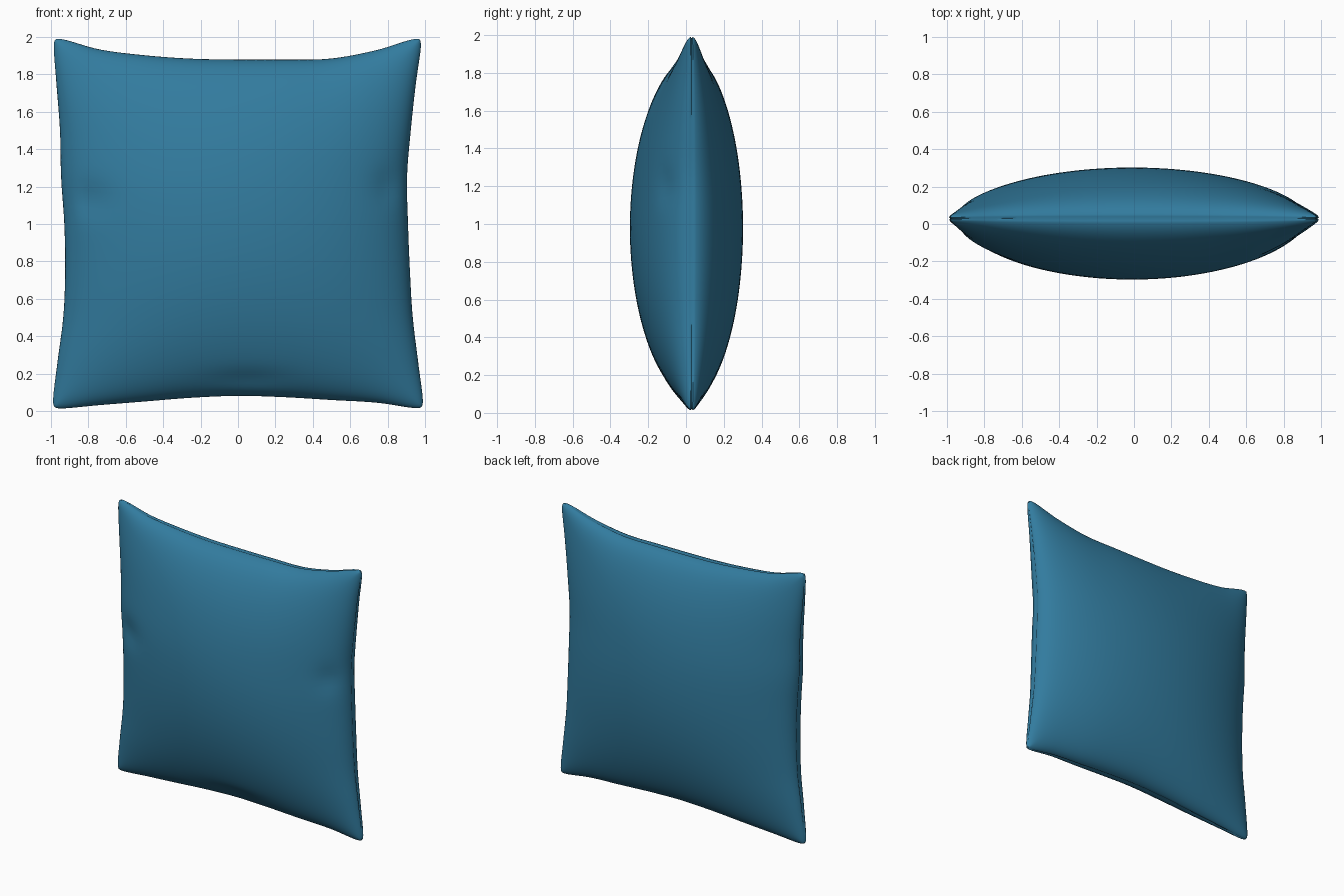
import bpy, bmesh, math

if "Cube" in bpy.data.objects:
    bpy.data.objects.remove(bpy.data.objects["Cube"])

N = 64          # grid divisions per panel
SEAM_Y = 0.03   # depth position of the seam

# Outline of the cushion, nine evenly spaced samples per edge
LEFT = [-.995, -.967, -.935, -.925, -.93, -.947, -.953, -.972, -.99]
RIGHT = [.995, .965, .935, .92, .91, .905, .925, .952, .985]
TOP = [2.0, 1.935, 1.903, 1.885, 1.88, 1.88, 1.885, 1.93, 2.0]
BOTTOM = [.008, .03, .05, .07, .08, .073, .058, .043, .008]


def sample(table, t):
    """Smooth interpolation of a table for t in -1..1."""
    f = (t + 1) / 2 * (len(table) - 1)
    i = min(int(f), len(table) - 2)
    f -= i
    p0, p1 = table[max(i - 1, 0)], table[i]
    p2, p3 = table[i + 1], table[min(i + 2, len(table) - 1)]
    return 0.5 * (2 * p1 + (p2 - p0) * f + (2 * p0 - 5 * p1 + 4 * p2 - p3) * f ** 2
                  + (3 * p1 - p0 - 3 * p2 + p3) * f ** 3)


def bump(x, z, cx, cz, rx, rz):
    return math.exp(-((x - cx) / rx) ** 2 - ((z - cz) / rz) ** 2)


def surface(u, v, side):
    """Point on the front (side -1) or back (side 1) panel."""
    x = sample(LEFT, v) * (1 - u) / 2 + sample(RIGHT, v) * (1 + u) / 2
    z = sample(BOTTOM, u) * (1 - v) / 2 + sample(TOP, u) * (1 + v) / 2
    # rounded corners, and a slight inset along the seam for the groove
    edge = max(abs(u), abs(v))
    k = 1 - 0.014 * abs(u * v) ** 40 - (0.008 if edge > 0.9999 else 0)
    x, z = x * k, 1 + (z - 1) * k
    a, b = max(0, 1 - u * u), max(0, 1 - v * v)
    swell = (a * b) ** 0.6
    lip = 0.022 * math.sqrt(max(0, 1 - edge ** 30))
    depth = (0.305 if side < 0 else 0.25) * swell + lip
    if side < 0:  # soft dents in the front panel
        dent = (0.022 * bump(x, z, -.8, 1.13, .12, .09)
                + 0.022 * bump(x, z, .84, 1.2, .1, .09)
                + 0.018 * bump(x, z, .05, .15, .2, .06))
        depth -= dent * min(1, 4 * a * b)
    return x, SEAM_Y + side * depth, z


# Cushion: two inflated panels joined along the seam
bm = bmesh.new()
ts = [math.sin(math.pi / 2 * (2 * i / N - 1)) for i in range(N + 1)]
for side in (-1, 1):
    rows = [[bm.verts.new(surface(u, v, side)) for u in ts] for v in ts]
    for j in range(N):
        for i in range(N):
            q = [rows[j][i], rows[j][i + 1], rows[j + 1][i + 1], rows[j + 1][i]]
            bm.faces.new(q if side < 0 else q[::-1])
bmesh.ops.remove_doubles(bm, verts=bm.verts, dist=0.00005)
mesh = bpy.data.meshes.new("cushion")
bm.to_mesh(mesh)
bm.free()

fabric = bpy.data.materials.new("teal blue fabric")
fabric.diffuse_color = (0.032, 0.2, 0.345, 1)
fabric.use_nodes = True
fabric.node_tree.nodes["Principled BSDF"].inputs["Base Color"].default_value = fabric.diffuse_color
mesh.materials.append(fabric)

cushion = bpy.data.objects.new("cushion", mesh)
bpy.context.collection.objects.link(cushion)
bpy.context.view_layer.objects.active = cushion
cushion.select_set(True)
bpy.ops.object.shade_smooth_by_angle(angle=math.radians(60))
